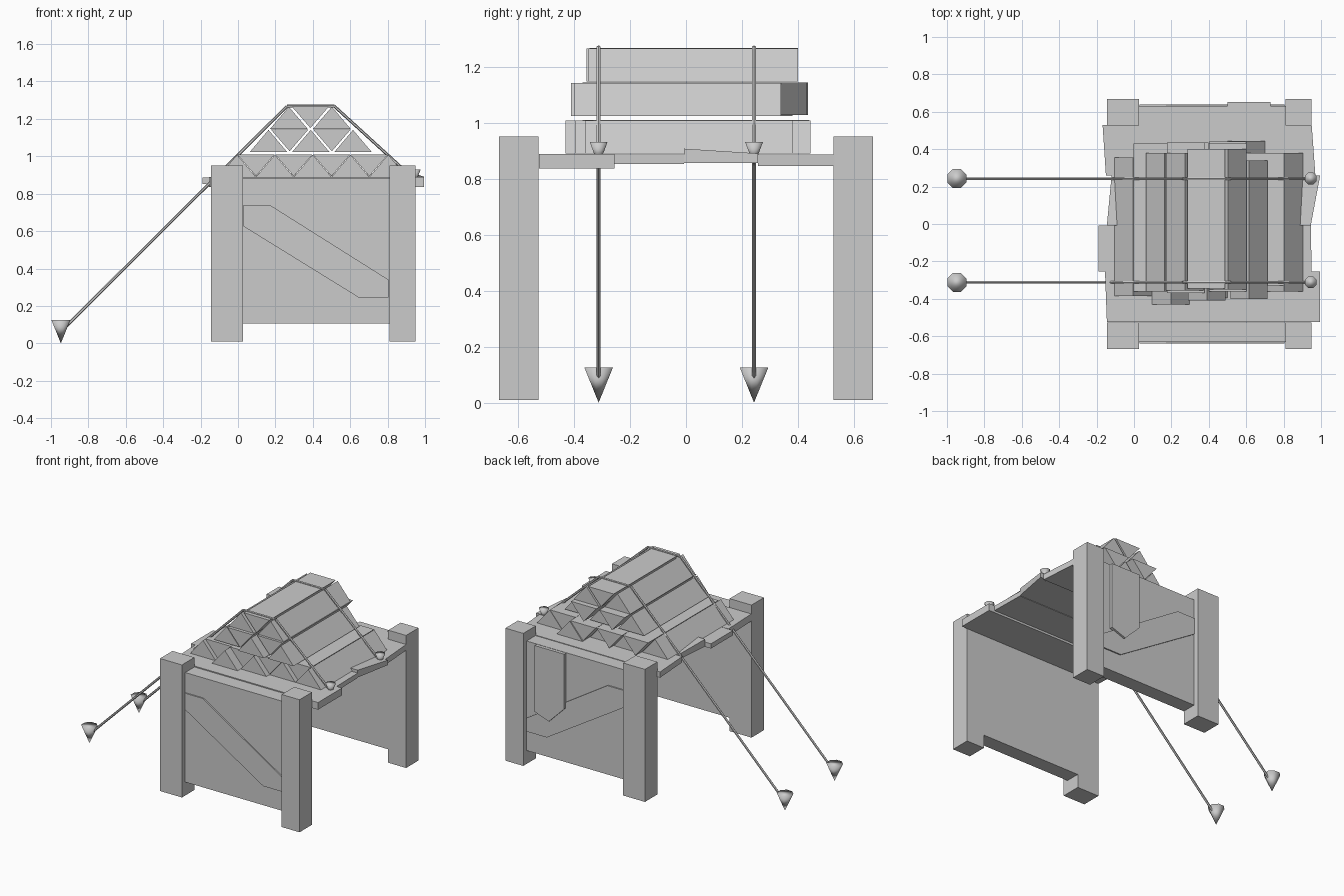
import bpy
import bmesh
from math import pi
from mathutils import Vector

if "Cube" in bpy.data.objects:
    bpy.data.objects.remove(bpy.data.objects["Cube"])

grey = bpy.data.materials.new("plain grey")
grey.use_nodes = True
colour = (0.6, 0.6, 0.6, 1)
grey.diffuse_color = colour
grey.node_tree.nodes["Principled BSDF"].inputs["Base Color"].default_value = colour


def finish(name, bm, smooth=False):
    bmesh.ops.recalc_face_normals(bm, faces=bm.faces)
    mesh = bpy.data.meshes.new(name)
    for face in bm.faces:
        face.smooth = smooth
    bm.to_mesh(mesh)
    bm.free()
    mesh.materials.append(grey)
    obj = bpy.data.objects.new(name, mesh)
    bpy.context.collection.objects.link(obj)
    return obj


def loft(name, ring_a, ring_b):
    """Solid between two matching outlines."""
    bm = bmesh.new()
    a = [bm.verts.new(p) for p in ring_a]
    b = [bm.verts.new(p) for p in ring_b]
    bm.faces.new(a)
    bm.faces.new(b[::-1])
    for i in range(len(a)):
        j = (i + 1) % len(a)
        bm.faces.new((a[i], b[i], b[j], a[j]))
    return finish(name, bm)


def prism(name, profile, y0, y1):
    """Extrude an x-z outline along y."""
    return loft(name, [(x, y0, z) for x, z in profile], [(x, y1, z) for x, z in profile])


def box(name, x0, x1, y0, y1, z0, z1):
    return prism(name, [(x0, z0), (x1, z0), (x1, z1), (x0, z1)], y0, y1)


def rod(name, start, end, radius):
    start, end = Vector(start), Vector(end)
    bm = bmesh.new()
    bmesh.ops.create_cone(bm, cap_ends=True, segments=6, radius1=radius,
                          radius2=radius, depth=(end - start).length)
    obj = finish(name, bm)
    obj.rotation_mode = "QUATERNION"
    obj.rotation_quaternion = (end - start).to_track_quat("Z", "Y")
    obj.location = (start + end) / 2


def stake(name, x, y, tip, top, radius):
    bm = bmesh.new()
    bmesh.ops.create_cone(bm, cap_ends=True, segments=8, radius1=0,
                          radius2=radius, depth=top - tip)
    obj = finish(name, bm, smooth=True)
    obj.location = (x, y, (tip + top) / 2)
    obj.rotation_euler.z = pi / 8


# End frames: posts, wall panel and diagonal brace
brace = [(0.03, 0.74), (0.17, 0.74), (0.805, 0.34), (0.805, 0.245), (0.645, 0.245), (0.03, 0.625)]
for end, s in (("front", -1), ("back", 1)):
    inner, outer = s * 0.527, s * 0.667
    box(end + "_right_post", -0.145, 0.027, inner, outer, 0.01, 0.95)
    box(end + "_left_post", 0.81, 0.95, inner, outer, 0.01, 0.95)
    box(end + "_wall", 0.02, 0.815, inner, s * 0.63, 0.105, 0.882)
    prism(end + "_brace", brace, s * 0.62, s * 0.639)

# Patch board on the back wall
prism("back_patch_board", [(0.5, 0.88), (0.73, 0.88), (0.73, 0.41), (0.62, 0.37), (0.5, 0.49)], 0.62, 0.653)

# Deck boards: y range, left and right x at each end, underside, top at each end
deck = [
    (-0.525, -0.255, -0.145, -0.155, 0.995, 0.995, 0.837, 0.888, 0.888),
    (-0.255, -0.008, -0.19, -0.19, 0.95, 0.945, 0.852, 0.886, 0.886),
    (-0.008, 0.258, -0.145, -0.12, 0.945, 0.995, 0.855, 0.907, 0.89),
    (0.258, 0.53, -0.15, -0.168, 0.97, 0.95, 0.845, 0.886, 0.886),
]
for i, (y0, y1, l0, l1, r0, r1, low, t0, t1) in enumerate(deck):
    loft(f"deck_board_{i + 1}",
         [(l0, y0, low), (r0, y0, low), (r0, y0, t0), (l0, y0, t0)],
         [(l1, y1, low), (r1, y1, low), (r1, y1, t1), (l1, y1, t1)])

# Stacked triangular timbers: first centre, spacing, base height, y range of each
rows = [
    (-0.005, 0.101, 0.89, [(-0.385, 0.355), (-0.36, 0.43), (-0.43, 0.38), (-0.37, 0.435), (-0.395, 0.36),
                           (-0.36, 0.44), (-0.36, 0.445), (-0.33, 0.38), (-0.36, 0.38)]),
    (0.163, 0.113, 1.023, [(-0.36, 0.38), (-0.37, 0.435), (-0.41, 0.38), (-0.36, 0.43), (-0.4, 0.34)]),
    (0.272, 0.115, 1.147, [(-0.355, 0.38), (-0.345, 0.4), (-0.35, 0.4)]),
]
for r, (x0, step, z, spans) in enumerate(rows):
    for i, (y0, y1) in enumerate(spans):
        x, point_up = x0 + i * step, i % 2 == 0
        base, apex = (z, z + 0.118) if point_up else (z + 0.12, z + 0.004)
        prism(f"timber_{r + 1}_{i + 1}", [(x - 0.1, base), (x + 0.1, base), (x, apex)], y0, y1)

# Tie ropes with a ground stake and a deck peg each
path = [(-0.935, 0.075), (0.262, 1.268), (0.515, 1.268), (0.94, 0.88)]
for side, y in (("front", -0.312), ("back", 0.243)):
    for i in range(3):
        (xa, za), (xb, zb) = path[i:i + 2]
        rod(f"{side}_rope_{i + 1}", (xa, y, za), (xb, y, zb), 0.008)
    stake(side + "_ground_stake", -0.947, y, 0, 0.125, 0.055)
    stake(side + "_deck_peg", 0.945, y, 0.845, 0.93, 0.034)
